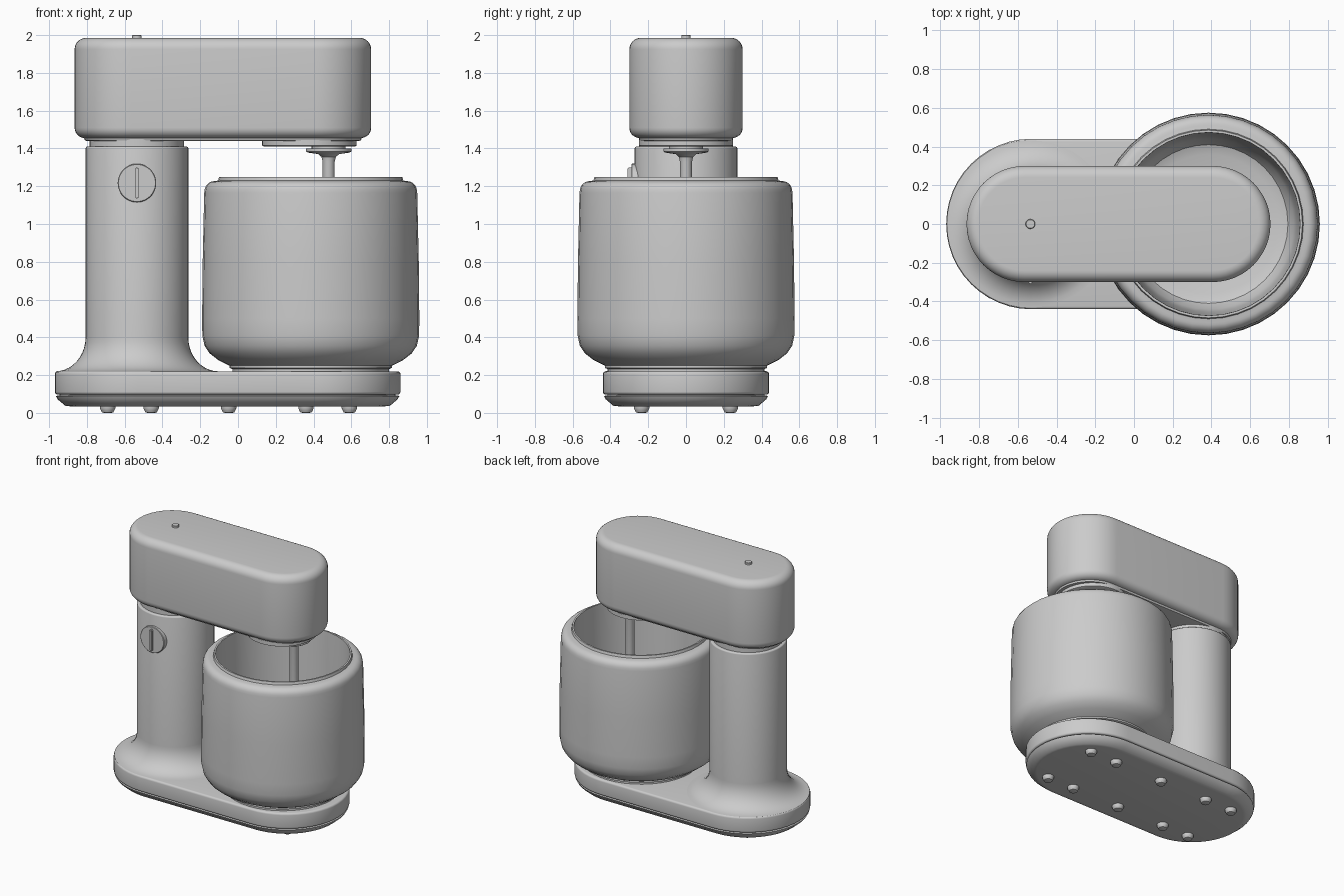
import bpy, bmesh
from math import pi, cos, sin, radians
from mathutils import Matrix

cube = bpy.data.objects.get("Cube")
if cube:
    bpy.data.objects.remove(cube, do_unlink=True)

grey = bpy.data.materials.new("plain grey")
grey.use_nodes = True
grey.diffuse_color = (0.6, 0.6, 0.6, 1)
grey.node_tree.nodes["Principled BSDF"].inputs["Base Color"].default_value = (0.6, 0.6, 0.6, 1)


def finish(name, bm, location):
    """Turn a bmesh into a smooth object with sharp edges kept."""
    bmesh.ops.recalc_face_normals(bm, faces=bm.faces)
    mesh = bpy.data.meshes.new(name)
    bm.to_mesh(mesh)
    bm.free()
    mesh.materials.append(grey)
    mesh.shade_smooth()
    mesh.set_sharp_from_angle(angle=radians(35))
    obj = bpy.data.objects.new(name, mesh)
    obj.location = location
    bpy.context.collection.objects.link(obj)
    return obj


def loft(name, profile, x=0, y=0, z=0, straight=0, steps=24):
    """Stack rings (radius, height); straight > 0 stretches circles to stadiums."""
    bm = bmesh.new()
    rings = []
    for r, h in profile:
        ring = []
        for side in (1, -1):
            # a plain circle skips the duplicate seam points
            for i in range(steps + (1 if straight else 0)):
                a = -pi / 2 + pi * i / steps + (0 if side > 0 else pi)
                ring.append(bm.verts.new((side * straight + r * cos(a), r * sin(a), h)))
        rings.append(ring)
    for low, high in zip(rings, rings[1:]):
        for i in range(len(low)):
            j = (i + 1) % len(low)
            bm.faces.new((low[i], low[j], high[j], high[i]))
    bm.faces.new(rings[0])
    bm.faces.new(rings[-1])
    return finish(name, bm, (x, y, z))


def arc(r, z, radius, start, end, n=6, height=None):
    """Quarter-round profile points about (r, z), angles in degrees."""
    height = height or radius
    angles = [radians(start + (end - start) * i / n) for i in range(n + 1)]
    return [(r + radius * cos(a), z + height * sin(a)) for a in angles]


# Base: lower tray, shadow gap and upper slab
BASE = dict(x=-0.055, straight=0.475)
loft("base_tray", [(0.36, 0.035), (0.385, 0.038), (0.425, 0.072), (0.435, 0.09), (0.42, 0.092)], **BASE)
loft("base_gap", [(0.415, 0.088), (0.415, 0.105)], **BASE)
loft("base_slab", [(0.415, 0.097)] + arc(0.425, 0.112, 0.015, -90, 0, 4)
     + arc(0.425, 0.205, 0.015, 0, 90, 4), **BASE)

# Feet in two rows
for x in (-0.69, -0.46, -0.05, 0.36, 0.59):
    for y in (-0.235, 0.235):
        loft("foot", [(0.02, 0), (0.03, 0.003), (0.035, 0.012), (0.041, 0.025), (0.041, 0.04)], x, y, steps=10)

# Column with a flared foot, and the neck above it
COLUMN_X = -0.535
loft("column", arc(0.432, 0.40, 0.16, 270, 180, 10, height=0.18)
     + arc(0.262, 1.40, 0.01, 0, 90, 3), COLUMN_X)
loft("neck", [(0.25, 1.40), (0.25, 1.45)], COLUMN_X)

# Motor head
HEAD = dict(x=-0.08, straight=0.485)
loft("head", [(0.235, 1.44), (0.245, 1.442), (0.25, 1.455)]
     + arc(0.245, 1.51, 0.055, -80, 0) + arc(0.24, 1.925, 0.06, 0, 90, 8), **HEAD)
loft("head_pin", [(0.025, 1.97), (0.025, 1.997), (0.022, 2.0)], COLUMN_X, steps=12)

# Tool mount and shaft
loft("mount_plate", [(0.24, 1.41), (0.25, 1.415), (0.25, 1.445)], 0.378)
loft("mount_collar", [(0.09, 1.395), (0.09, 1.415)], 0.48)
loft("shaft", [(0.032, 0.7), (0.032, 1.33), (0.038, 1.355), (0.055, 1.37), (0.11, 1.378),
               (0.12, 1.384), (0.12, 1.4)], 0.48)

# Bowl: foot ring, rounded outside, stepped rim, tapered inside
loft("bowl", [(0.415, 0.215), (0.415, 0.232), (0.43, 0.238), (0.43, 0.25), (0.49, 0.28), (0.535, 0.315),
              (0.562, 0.355), (0.574, 0.41), (0.575, 0.5), (0.572, 0.8), (0.564, 1.165)]
     + arc(0.51, 1.175, 0.052, 10, 90) + [(0.49, 1.23), (0.485, 1.25), (0.473, 1.25), (0.472, 1.22),
     (0.465, 0.8), (0.455, 0.42), (0.44, 0.34), (0.41, 0.29), (0.36, 0.27)], 0.385, steps=20)

# Speed dial with a raised grip
dial = loft("dial", [(0.102, -0.04), (0.102, 0.01), (0.098, 0.014)], COLUMN_X, -0.275, 1.217)
dial.rotation_euler.x = pi / 2
bm = bmesh.new()
bmesh.ops.create_cube(bm, size=1, matrix=Matrix.Diagonal((0.02, 0.04, 0.165, 1)))
bmesh.ops.bevel(bm, geom=bm.edges[:], offset=0.006, segments=2, affect='EDGES')
finish("dial_grip", bm, (COLUMN_X, -0.29, 1.217))
